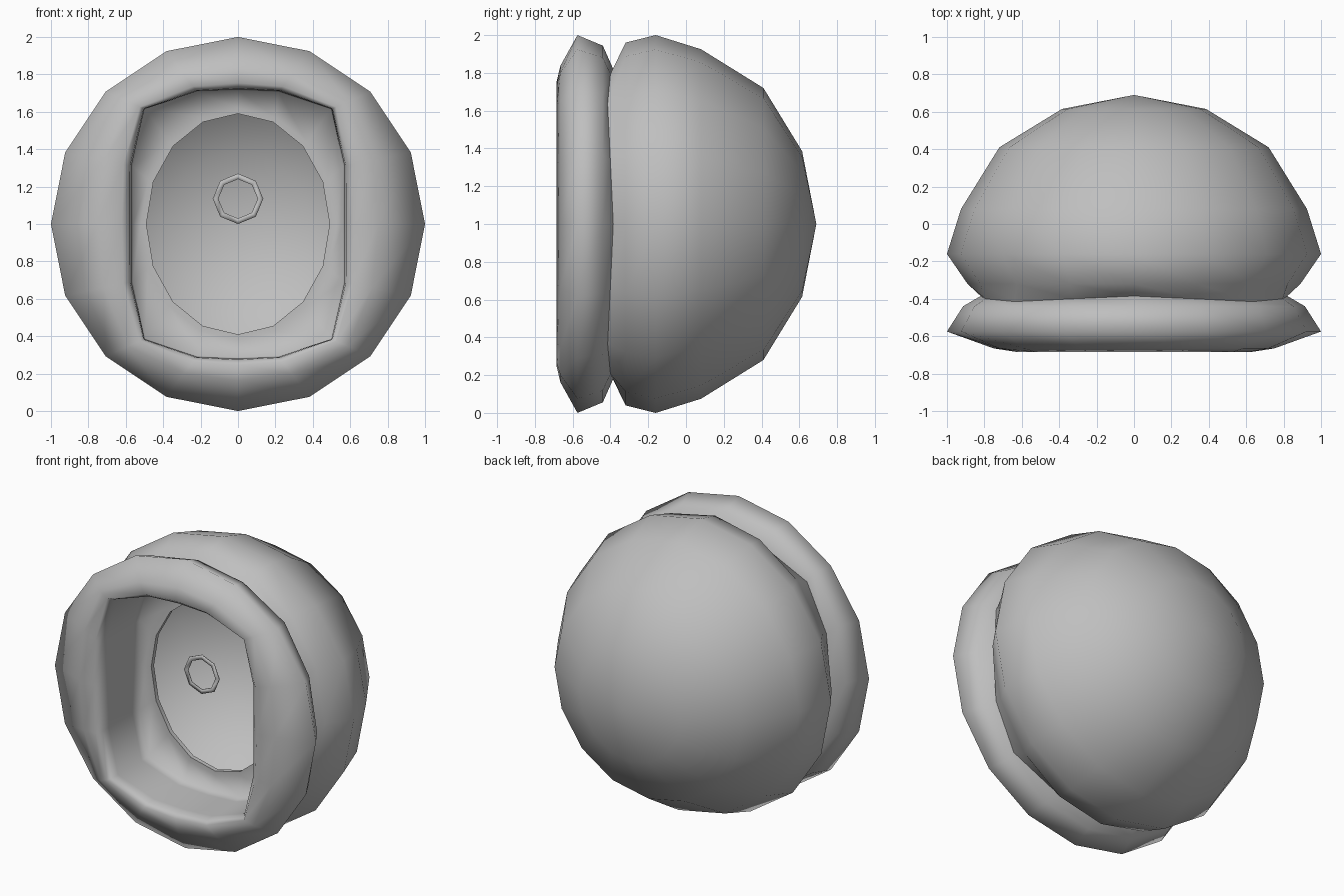
import bpy, math

if "Cube" in bpy.data.objects:
    bpy.data.objects.remove(bpy.data.objects["Cube"])

N = 16
grey = bpy.data.materials.new("plain grey")
grey.diffuse_color = (0.52, 0.52, 0.52, 1)
grey.use_nodes = True
grey.node_tree.nodes["Principled BSDF"].inputs["Base Color"].default_value = grey.diffuse_color


def loop(rx, rz, y, n=N, zc=1.0):
    """Elliptical loop facing the front, starting at the top."""
    return [(rx * math.sin(2 * math.pi * i / n), y, zc + rz * math.cos(2 * math.pi * i / n))
            for i in range(n)]


def mirrored_outline(quarter):
    """Full outline from a top-to-side quarter (offsets from the centre)."""
    right = quarter + [(x, -z) for x, z in quarter[-2::-1]]
    return right + [(-x, z) for x, z in right[-2:0:-1]]


OPENING = mirrored_outline([(0, 0.72), (0.22, 0.71), (0.50, 0.615), (0.57, 0.31), (0.57, 0)])


def blend(t, y):
    """Loop between the squarish opening (t=0) and the round outer rim (t=1)."""
    return [(px + (qx - px) * t, y, 1 + pz + (qz - 1 - pz) * t)
            for (px, pz), (qx, _, qz) in zip(OPENING, loop(1, 1, 0))]


def groove():
    """Pinched seam between shell and rim, wider on the diagonals."""
    pts = []
    for i in range(N):
        a = 2 * math.pi * i / N
        d = math.sin(2 * a) ** 2
        r = 0.82 + 0.08 * d
        pts.append((r * math.sin(a), -0.385 - 0.03 * d, 1 + r * math.cos(a)))
    return pts


def loft(name, loops, pole=None, closed=False):
    n = len(loops[0])
    verts = [p for l in loops for p in l]
    faces = []
    pairs = len(loops) if closed else len(loops) - 1
    for k in range(pairs):
        a, b = k * n, ((k + 1) % len(loops)) * n
        for i in range(n):
            j = (i + 1) % n
            faces.append((a + i, b + i, b + j, a + j))
    if pole:
        verts.append(pole)
        faces += [(len(verts) - 1, i, (i + 1) % n) for i in range(n)]
    mesh = bpy.data.meshes.new(name)
    mesh.from_pydata(verts, [], faces)
    mesh.materials.append(grey)
    mesh.shade_smooth()
    obj = bpy.data.objects.new(name, mesh)
    bpy.context.collection.objects.link(obj)
    return obj


# Rounded hollow shell, from the back pole to the seam
loft("back_shell", [
    loop(0.385, 0.385, 0.615), loop(0.72, 0.72, 0.41), loop(0.925, 0.925, 0.08),
    loop(1, 1, -0.16), loop(0.89, 0.96, -0.32), groove()], pole=(0, 0.69, 1))

# Padded front rim, tunnel wall and inner face plate
loft("front_rim", [
    groove(), blend(0.80, -0.44), blend(1, -0.575), blend(0.42, -0.665),
    blend(0.12, -0.685), blend(0.02, -0.655), blend(0, -0.60),
    blend(0, -0.34), blend(-0.02, -0.27), loop(0.52, 0.62, -0.25),
    loop(0.49, 0.59, -0.25)])

# Thin lip of the oval hole
loft("oval_lip", [loop(0.49, 0.59, -0.25), loop(0.49, 0.59, -0.22)])

# Small eight-sided ring inside the opening
loft("small_ring", [
    loop(0.135, 0.135, -0.392, 8, 1.135), loop(0.135, 0.135, -0.398, 8, 1.135),
    loop(0.105, 0.105, -0.398, 8, 1.135), loop(0.105, 0.105, -0.392, 8, 1.135)], closed=True)
